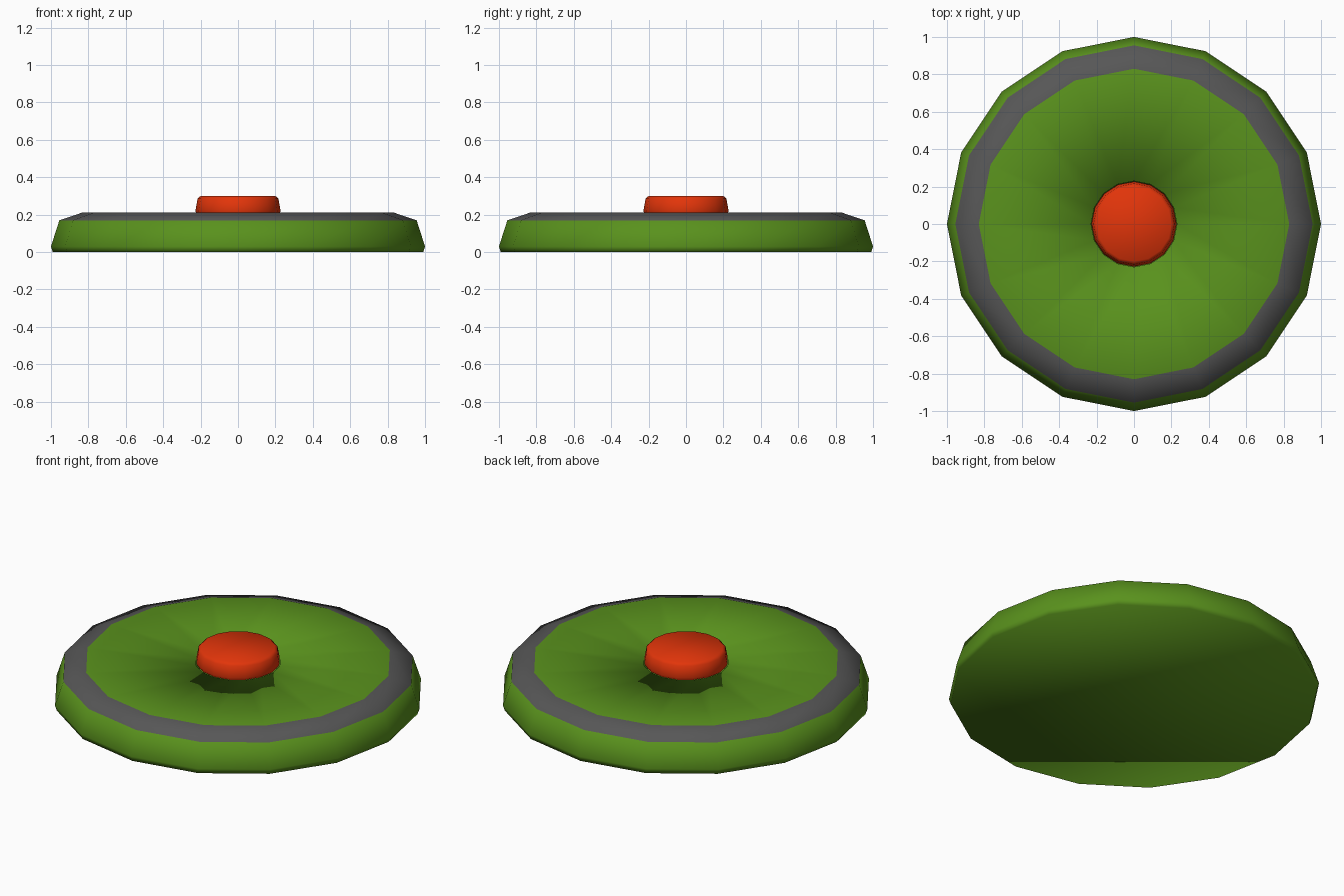
import bpy, bmesh, math

if "Cube" in bpy.data.objects:
    bpy.data.objects.remove(bpy.data.objects["Cube"])


def material(name, rgb):
    m = bpy.data.materials.new(name)
    m.diffuse_color = (*rgb, 1)
    m.use_nodes = True
    m.node_tree.nodes["Principled BSDF"].inputs["Base Color"].default_value = m.diffuse_color
    return m


GREEN = material("green", (0.10, 0.285, 0.012))
GREY = material("dark grey", (0.095, 0.095, 0.095))
RED = material("red", (0.76, 0.035, 0.003))


def lathe(name, profile, mats, sides=16, cap_bottom=True, cap_top=False, band_mats=None):
    """Spin (radius, z) points listed from the bottom up and inwards."""
    bm = bmesh.new()
    rings = [[bm.verts.new((r * math.cos(2 * math.pi * i / sides),
                            r * math.sin(2 * math.pi * i / sides), z))
              for i in range(sides)] for r, z in profile]
    if cap_bottom:
        bm.faces.new(rings[0][::-1])
    for b, (lo, hi) in enumerate(zip(rings, rings[1:])):
        for i in range(sides):
            j = (i + 1) % sides
            f = bm.faces.new((lo[i], lo[j], hi[j], hi[i]))
            f.material_index = band_mats[b] if band_mats else 0
    if cap_top:
        bm.faces.new(rings[-1])
    for f in bm.faces:
        f.smooth = True
    me = bpy.data.meshes.new(name)
    bm.to_mesh(me)
    bm.free()
    for m in mats:
        me.materials.append(m)
    ob = bpy.data.objects.new(name, me)
    bpy.context.collection.objects.link(ob)
    return ob


# Flat-topped disc with a grey bevel band and a shallow well in the middle
lathe("disc_body",
      [(0.99, 0.0), (1.0, 0.03), (0.955, 0.17), (0.83, 0.212),
       (0.23, 0.208), (0.225, 0.13)],
      [GREEN, GREY], band_mats=[0, 0, 1, 0, 0])

# Red push button over the well, open underneath
lathe("push_button",
      [(0.222, 0.205), (0.228, 0.22), (0.216, 0.285), (0.20, 0.30)],
      [RED], cap_bottom=False, cap_top=True)
